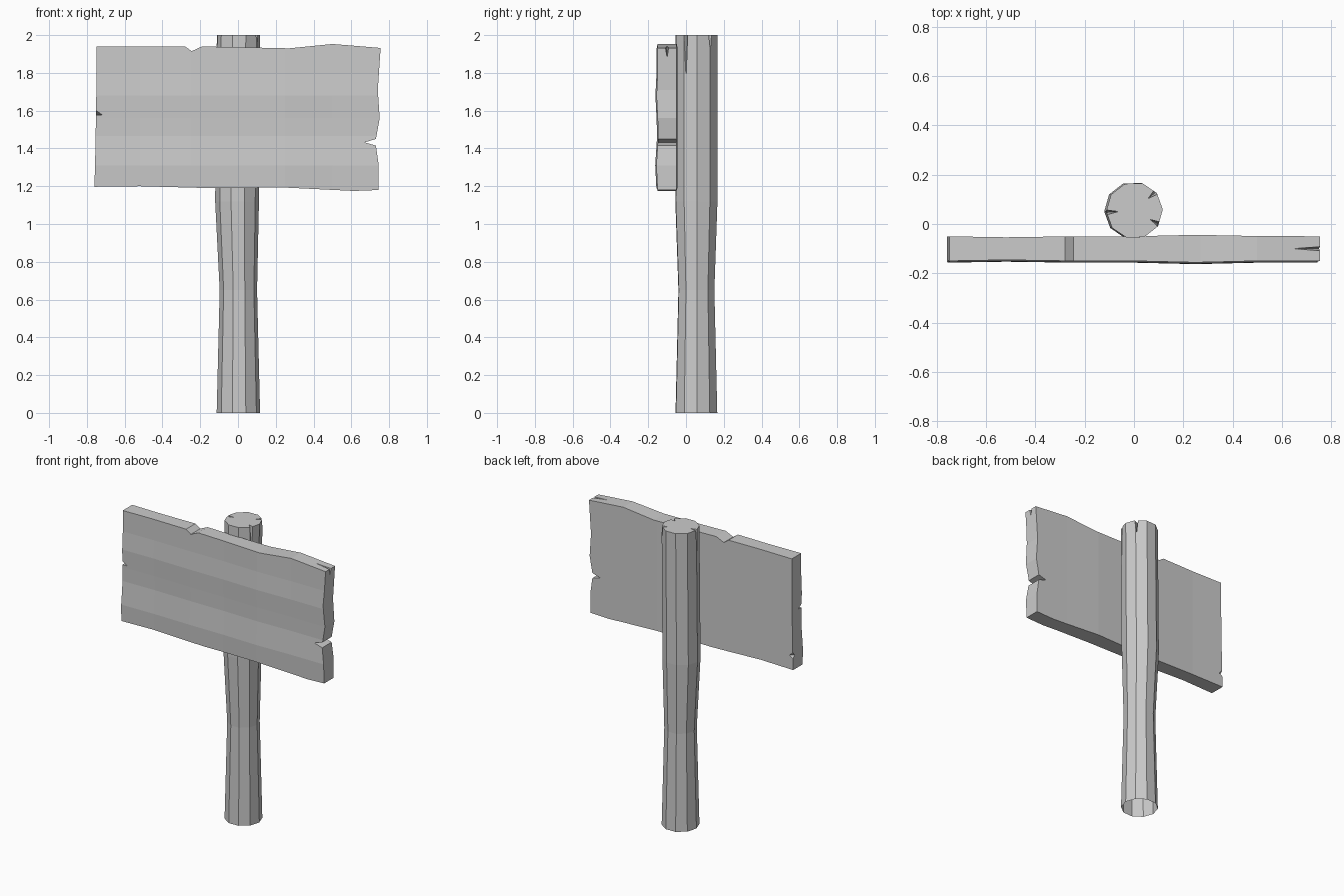
import bpy, bmesh
from math import cos, sin, radians, tau
from mathutils import Vector

if "Cube" in bpy.data.objects:
    bpy.data.objects.remove(bpy.data.objects["Cube"])


def add_object(name, bm):
    bmesh.ops.recalc_face_normals(bm, faces=bm.faces)
    mesh = bpy.data.meshes.new(name)
    bm.to_mesh(mesh)
    bm.free()
    ob = bpy.data.objects.new(name, mesh)
    bpy.context.collection.objects.link(ob)
    return ob


def cut(ob, hulls):
    """Subtract convex wedges, each given by its corner points."""
    bm = bmesh.new()
    for pts in hulls:
        bmesh.ops.convex_hull(bm, input=[bm.verts.new(p) for p in pts])
    cutter = add_object(ob.name + "_cutter", bm)
    cutter.hide_render = True
    mod = ob.modifiers.new("cracks", 'BOOLEAN')
    mod.operation, mod.solver, mod.object = 'DIFFERENCE', 'EXACT', cutter
    dg = bpy.context.evaluated_depsgraph_get()
    mesh = bpy.data.meshes.new_from_object(ob.evaluated_get(dg))
    ob.modifiers.clear()
    ob.data = mesh
    bpy.data.objects.remove(cutter)


def interp(table, t):
    for (a, va), (b, vb) in zip(table, table[1:]):
        if t <= b:
            return va + (vb - va) * max(0, (t - a) / (b - a))
    return table[-1][1]


# Post: ten-sided trunk with a narrowed waist (z, radius, centre x)
SIDES, POST_Y = 10, 0.055
bm = bmesh.new()
rings = []
for z, r, cx in [(0, .115, .002), (.65, .099, .002), (1.12, .116, -.005), (2, .115, .002)]:
    rings.append([bm.verts.new((cx + r * cos(radians(2) + tau * i / SIDES),
                                POST_Y + r * sin(radians(2) + tau * i / SIDES), z))
                  for i in range(SIDES)])
for lo, hi in zip(rings, rings[1:]):
    for i in range(SIDES):
        j = (i + 1) % SIDES
        bm.faces.new((lo[i], lo[j], hi[j], hi[i]))
bm.faces.new(rings[0])
bm.faces.new(rings[-1])
post = add_object("post", bm)


# Splits in the post top (angle, inner radius, half width, lowest z)
def split(angle, inner, half, low):
    d = Vector((cos(radians(angle)), sin(radians(angle)), 0))
    s = Vector((-d.y, d.x, 0)) * half
    c = Vector((0, POST_Y, 2.01))
    foot = c + d * .116
    foot.z = low
    return [c + d * inner, c + d * .14 + s, c + d * .14 - s, foot]


cut(post, [split(184, .06, .016, 1.85), split(-29, .075, .017, 1.75), split(40, .07, .018, 1.9)])

# The post is open underneath
bm = bmesh.new()
bm.from_mesh(post.data)
bmesh.ops.delete(bm, geom=[f for f in bm.faces if f.calc_center_median().z < .001], context='FACES')
bm.to_mesh(post.data)
bm.free()

# Board: weathered outline (x, z), extruded in y
outline = [(-.75, 1.94), (-.28, 1.94), (-.245, 1.915), (-.19, 1.94), (.27, 1.93), (.5, 1.953),
           (.755, 1.932), (.74, 1.71), (.75, 1.56), (.73, 1.45), (.67, 1.432), (.73, 1.415),
           (.745, 1.31), (.745, 1.18), (.615, 1.175), (.245, 1.193), (-.15, 1.19),
           (-.52, 1.2), (-.76, 1.197), (-.755, 1.39), (-.75, 1.70)]
bm = bmesh.new()
front = [bm.verts.new((x, -.15, z)) for x, z in outline]
back = [bm.verts.new((x, -.05, z)) for x, z in outline]
bm.faces.new(front)
bm.faces.new(back)
for i in range(len(outline)):
    j = (i + 1) % len(outline)
    bm.faces.new((front[i], front[j], back[j], back[i]))
bmesh.ops.recalc_face_normals(bm, faces=bm.faces)


def slice_at(point, normal):
    bmesh.ops.bisect_plane(bm, geom=bm.verts[:] + bm.edges[:] + bm.faces[:],
                           plane_co=point, plane_no=normal)


for x in (-.52, -.25, 0, .25, .5):
    slice_at((x, 0, 0), (1, 0, 0))
for z in (1.31, 1.465, 1.56, 1.68, 1.8):
    slice_at((0, 0, z), (0, 0, 1))

# Gentle warp along the length, shallow ripples up the face
bow = [(-.76, 0), (-.52, .004), (-.25, 0), (0, 0), (.25, -.006), (.5, 0), (.76, 0)]
bow_back = [(-.76, 0), (-.52, -.004), (-.25, 0), (0, 0), (.25, .006), (.5, .001), (.76, 0)]
ripple = [(1.17, 0), (1.31, -.007), (1.465, .003), (1.56, 0), (1.68, -.006), (1.8, 0), (1.95, 0)]
for v in bm.verts:
    if v.co.y < -.1:
        v.co.y += interp(bow, v.co.x) + interp(ripple, v.co.z)
    else:
        v.co.y += interp(bow_back, v.co.x)
bmesh.ops.triangulate(bm, faces=bm.faces)
board = add_object("sign_board", bm)

# Cracks: left front edge, left back edge, right end of the top
cut(board, [
    [(-.78, -.2, 1.57), (-.78, -.2, 1.65), (-.67, -.2, 1.575), (-.78, -.085, 1.58)],
    [(-.78, -.03, 1.36), (-.78, -.03, 1.24), (-.78, -.09, 1.29), (-.71, -.03, 1.29)],
    [(.64, -.1, 1.945), (.78, -.083, 1.98), (.78, -.119, 1.98), (.77, -.1, 1.87)],
])
